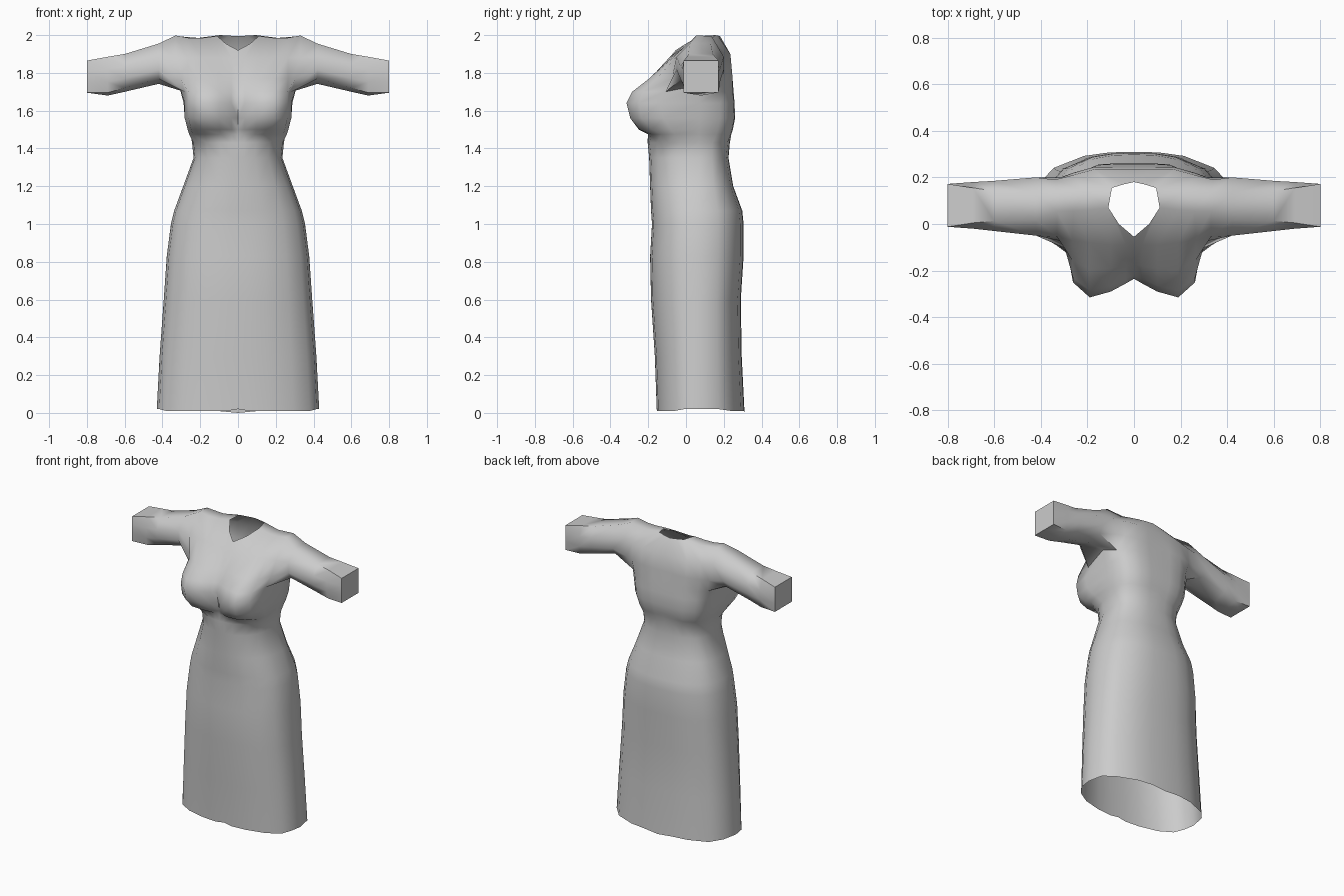
import bpy, bmesh

if "Cube" in bpy.data.objects:
    bpy.data.objects.remove(bpy.data.objects["Cube"])

grey = bpy.data.materials.new("grey_cloth")
grey.diffuse_color = (0.6, 0.6, 0.6, 1)
grey.use_nodes = True
grey.node_tree.nodes["Principled BSDF"].inputs["Base Color"].default_value = grey.diffuse_color

bm = bmesh.new()


def add_row(points):
    return [bm.verts.new(p) for p in points]


def face(*vs):
    bm.faces.new(vs)


# Half rings run from the front centre, round the side, to the back centre.
FRAC = [0, .14, .38, .68, .88, .97, 1, .95, .8, .5, .25, 0]
SIDE = 6


def skirt_ring(z, w, front, back):
    pts = []
    for i, f in enumerate(FRAC):
        depth = (1 - f ** 2.5) ** (1 / 2.5)
        end = front if i < SIDE else back
        pts.append((w * f, .07 + (end - .07) * depth, z))
    return pts


# Skirt: z, half width, front y, back y
rows = [add_row(skirt_ring(*r)) for r in [
    (.01, .43, -.155, .31), (.3, .415, -.165, .295), (.6, .393, -.185, .29),
    (.83, .377, -.19, .305), (1.0, .355, -.18, .305), (1.07, .338, -.185, .298),
    (1.2, .29, -.19, .25), (1.35, .235, -.195, .225), (1.43, .243, -.203, .232)]]
rows[0][0].co.z = .02
for v in rows[0][SIDE - 1:SIDE + 2]:
    v.co.z = .02
rows[0][-1].co.z = 0

# Bodice: z, front y of six columns, side x, back centre y
BUST_X = [0, .035, .10, .19, .262, .282]
bodice = [
    (1.475, [-.20, -.202, -.20, -.185, -.13, -.06], .252, .24),
    (1.50, [-.205, -.225, -.25, -.245, -.18, -.08], .26, .248),
    (1.56, [-.215, -.25, -.285, -.295, -.235, -.12], .275, .26),
    (1.64, [-.235, -.255, -.29, -.315, -.25, -.14], .288, .257),
    (1.70, [-.22, -.235, -.265, -.285, -.23, -.11], .30, .252)]
for z, ys, w, back in bodice:
    k = min(1, w / .275)
    pts = [(x * k, y, z) for x, y in zip(BUST_X, ys)]
    pts += [(w, .07, z)]
    pts += [(w * f, back - d, z) for f, d in
            [(.95, .08), (.8, .035), (.55, .004), (.27, 0), (0, 0)]]
    rows.append(add_row(pts))
rows[-1][SIDE].co = (.312, .07, 1.735)

for a, b in zip(rows, rows[1:]):
    for i in range(len(FRAC) - 1):
        face(a[i], a[i + 1], b[i + 1], b[i])

# Front and back panels above the underarm
front = [rows[-1][:SIDE]]
for z, ys, ex in [(1.77, [-.175, -.18, -.19, -.195, -.155, -.075], .305),
                  (1.88, [-.088, -.09, -.09, -.08, -.07, -.055], .33)]:
    xs = [0, .035, .10, .19, .265, ex]
    front.append(add_row([(x, y, z) for x, y in zip(xs, ys)]))
front.append(add_row([(0, -.055, 1.92), (.065, 0, 1.955), (.11, .07, 1.995),
                      (.19, .06, 1.985), (.26, .055, 1.985), (.33, .055, 1.998)]))
back = [rows[-1][SIDE + 1:]]
for z, y, w in [(1.79, .245, .315), (1.90, .235, .34)]:
    back.append(add_row([(w, y - .045, z), (.26, y - .025, z),
                         (.17, y, z), (.085, y, z), (0, y, z)]))
back.append(add_row([(.33, .135, 1.995), (.21, .14, 1.985), (.095, .155, 2),
                     (.045, .17, 1.997), (0, .18, 1.995)]))
for panel in (front, back):
    for a, b in zip(panel, panel[1:]):
        for i in range(len(a) - 1):
            face(a[i], a[i + 1], b[i + 1], b[i])

# Shoulder strip beside the neck opening
f, b = front[-1], back[-1]
face(f[2], f[3], b[1], b[2])
face(f[3], f[4], b[1])
face(f[4], f[5], b[0], b[1])

# Sleeve: rings carried out from the armhole, closed at the cuff
ring = [rows[-1][SIDE]] + [r[-1] for r in front] + [r[0] for r in reversed(back)]
for x, y0, y1, z0, z1, top, low in [
        (.42, -.05, .20, 1.742, 1.955, .45, .75), (.6, -.03, .185, 1.70, 1.90, .6, .8),
        (.69, -.02, .18, 1.68, 1.885, .75, .85), (.8, -.012, .172, 1.695, 1.865, 1, 1)]:
    shape = [(0, -1), (-low, -low), (-1, -.3), (-1, .35), (-top, 1),
             (top, 1), (1, .35), (1, -.3), (low, -low)]
    new = add_row([(x, (y0 + y1) / 2 + u * (y1 - y0) / 2,
                    (z0 + z1) / 2 + v * (z1 - z0) / 2) for u, v in shape])
    for i in range(9):
        j = (i + 1) % 9
        face(ring[i], ring[j], new[j], new[i])
    ring = new
face(*ring)

bmesh.ops.recalc_face_normals(bm, faces=bm.faces)
bm.faces.ensure_lookup_table()
if bm.faces[0].normal.y > 0:
    bmesh.ops.reverse_faces(bm, faces=bm.faces)

mesh = bpy.data.meshes.new("dress")
bm.to_mesh(mesh)
bm.free()
mesh.materials.append(grey)
dress = bpy.data.objects.new("dress", mesh)
bpy.context.collection.objects.link(dress)

# Mirror the half dress, then smooth it
mirror = dress.modifiers.new("mirror", 'MIRROR')
mirror.use_clip = True
bpy.context.view_layer.objects.active = dress
dress.select_set(True)
bpy.ops.object.modifier_apply(modifier="mirror")
bpy.ops.object.shade_smooth_by_angle(angle=1.05)
